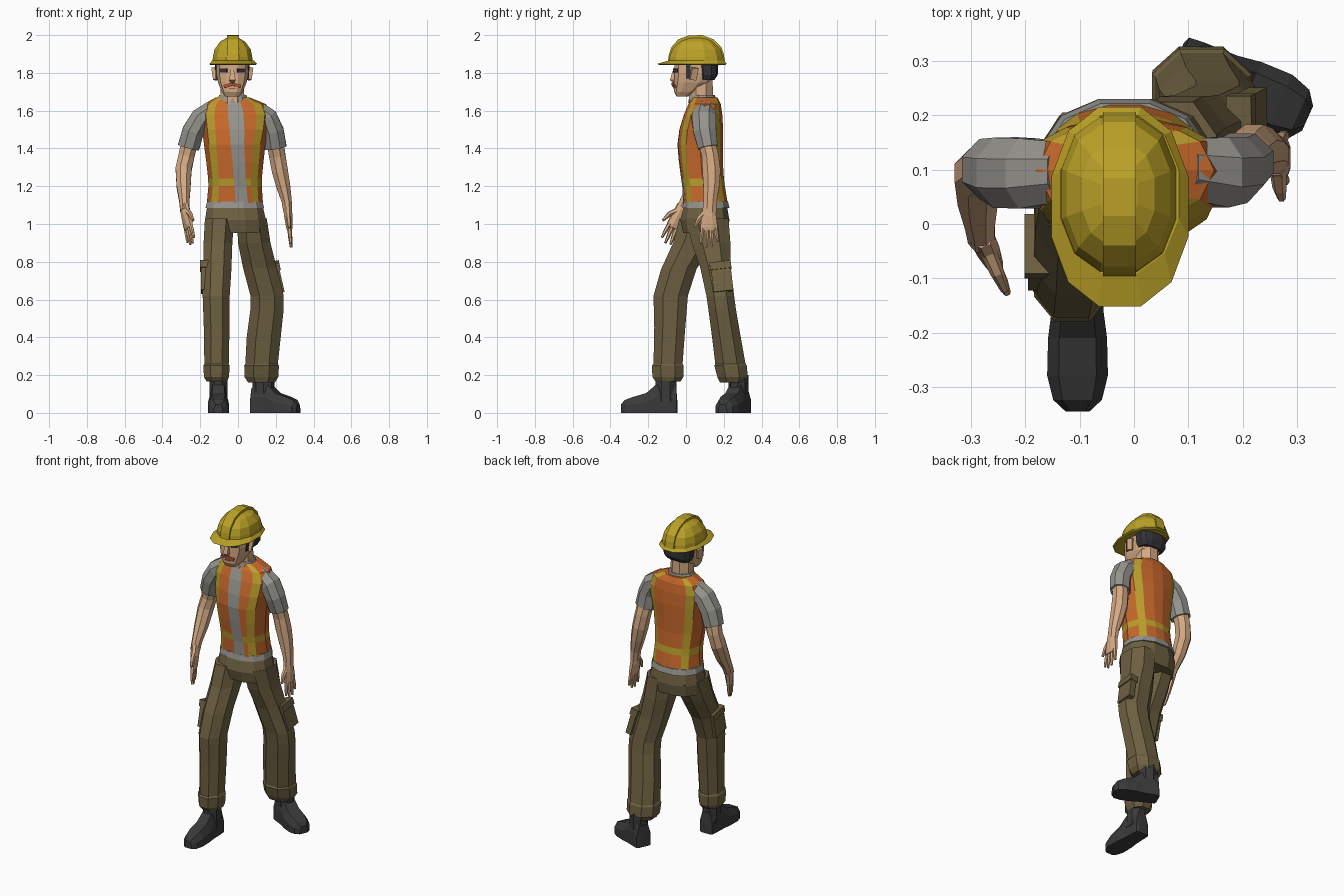
import bpy, bmesh, math
from mathutils import Vector, Matrix


def mat(name, r, g, b):
    m = bpy.data.materials.new(name)
    m.diffuse_color = (r, g, b, 1)
    return m


YELLOW = mat("helmet_yellow", 0.50, 0.36, 0.02)
ORANGE = mat("vest_orange", 0.58, 0.14, 0.025)
STRIPE = mat("stripe_yellow", 0.50, 0.34, 0.025)
GREY = mat("shirt_grey", 0.30, 0.295, 0.27)
SKIN = mat("skin", 0.66, 0.40, 0.23)
KHAKI = mat("trouser_khaki", 0.155, 0.118, 0.053)
BOOT = mat("boot_black", 0.042, 0.042, 0.044)
HAIR = mat("hair_dark", 0.035, 0.035, 0.042)
RUST = mat("moustache_rust", 0.48, 0.10, 0.03)


def finish(bm, name, mats):
    bmesh.ops.recalc_face_normals(bm, faces=bm.faces[:])
    me = bpy.data.meshes.new(name)
    bm.to_mesh(me)
    bm.free()
    ob = bpy.data.objects.new(name, me)
    bpy.context.collection.objects.link(ob)
    for m in mats:
        me.materials.append(m)
    return ob


def skin_rings(name, rings, mats, rule=None):
    """Bridge equal-sized rings of points and cap both ends."""
    bm = bmesh.new()
    vs = [[bm.verts.new(p) for p in r] for r in rings]
    n = len(vs[0])
    for i in range(len(vs) - 1):
        for j in range(n):
            k = (j + 1) % n
            f = bm.faces.new((vs[i][j], vs[i][k], vs[i + 1][k], vs[i + 1][j]))
            f.material_index = rule(i, j) if rule else 0
    bm.faces.new(vs[0])
    bm.faces.new(vs[-1])
    return finish(bm, name, mats)


def stack(name, rows, m, n=8, p=1.0):
    """Loft horizontal rings given as (z, x0, x1, y0, y1)."""
    def c(v):
        return math.copysign(abs(v) ** p, v)
    k = 1 / math.cos(math.pi / n) ** p
    rings = []
    for z, x0, x1, y0, y1 in rows:
        r = []
        for i in range(n):
            a = 2 * math.pi * (i + 0.5) / n
            r.append(((x0 + x1) / 2 + (x1 - x0) / 2 * k * c(math.cos(a)),
                      (y0 + y1) / 2 + (y1 - y0) / 2 * k * c(math.sin(a)), z))
        rings.append(r)
    return skin_rings(name, rings, [m])


def tube(name, pts, m, n=8, ref=(1, 0, 0)):
    """Sweep ellipses along a path of (position, radius along ref, other radius)."""
    ps = [Vector(q[0]) for q in pts]
    rings = []
    for i, (q, ra, rb) in enumerate(pts):
        t = (ps[min(i + 1, len(ps) - 1)] - ps[max(i - 1, 0)]).normalized()
        u = Vector(ref)
        u = (u - t * u.dot(t)).normalized()
        v = t.cross(u)
        rings.append([ps[i] + u * ra * math.cos(2 * math.pi * (j + .5) / n)
                      + v * rb * math.sin(2 * math.pi * (j + .5) / n) for j in range(n)])
    return skin_rings(name, rings, [m])


def box(name, loc, size, m, rot=(0, 0, 0)):
    bm = bmesh.new()
    bmesh.ops.create_cube(bm, size=1, matrix=Matrix.Diagonal((*size, 1)))
    ob = finish(bm, name, [m])
    ob.location, ob.rotation_euler = loc, rot
    return ob


# Safety vest: column fractions give the open front, braces and belt stripe
def torso_ring(z, x0, x1, y0, y1):
    s = 0.25 * (1.6 - z) / 0.5
    cx, cy, rx, ry = (x0 + x1) / 2, (y0 + y1) / 2, (x1 - x0) / 2, (y1 - y0) / 2

    def depth(f):
        return ry * (1 - abs(f) ** 2.3) ** (1 / 2.3)
    front = [-1, -.84, -.6, -.22 + s, .22 + s, .6, .84, 1]
    back = [.84, .6, .2, -.2, -.6, -.84]
    return ([(cx + rx * f, cy - depth(f), z) for f in front]
            + [(cx + rx * f, cy + depth(f), z) for f in back])


def vest_rule(row, col):
    if col == 3:
        return 1
    return 2 if row == 1 or col in (1, 5, 8, 12) else 0


vest_rows = [(1.11, -.165, .132, -.015, .222), (1.20, -.157, .126, -.02, .207),
             (1.24, -.158, .126, -.026, .202), (1.33, -.168, .135, -.038, .196),
             (1.42, -.18, .145, -.046, .197), (1.50, -.19, .162, -.036, .198),
             (1.58, -.20, .172, -.012, .193), (1.635, -.18, .148, .012, .185),
             (1.67, -.118, .062, .03, .168)]
skin_rings("vest", [torso_ring(*r) for r in vest_rows], [ORANGE, GREY, STRIPE], vest_rule)
stack("shirt_hem", [(1.085, -.172, .138, -.02, .23), (1.12, -.163, .13, -.013, .222)], GREY, 12, .9)
stack("collar", [(1.64, -.12, .06, .015, .16), (1.682, -.1, .045, .022, .15)], GREY, 10)

# Neck and head
stack("neck", [(1.63, -.095, .035, .015, .145), (1.78, -.09, .03, .02, .14)], SKIN)
stack("head", [(1.675, -.068, .008, -.05, .01), (1.70, -.086, .026, -.063, .06),
               (1.75, -.106, .046, -.063, .13), (1.80, -.116, .056, -.06, .155),
               (1.87, -.116, .056, -.06, .165)], SKIN, 12, .7)
stack("nose", [(1.75, -.04, -.02, -.07, -.045), (1.762, -.047, -.013, -.085, -.045),
               (1.825, -.037, -.023, -.066, -.045)], SKIN, 4)
stack("hair", [(1.762, -.105, .045, .065, .15), (1.79, -.12, .06, .06, .168),
               (1.86, -.122, .062, .05, .172)], HAIR, 12, .7)
box("mouth", (-.03, -.062, 1.717), (.035, .008, .006), RUST)
for s, side in ((-1, "right"), (1, "left")):
    box(side + "_eye", (-.03 + s * .046, -.054, 1.813), (.044, .009, .02), HAIR, (0, 0, s * .57))
    box(side + "_moustache", (-.03 + s * .021, -.063, 1.735), (.048, .016, .016), RUST,
        (0, s * .3, s * .25))
    box(side + "_ear", (-.03 + s * .092, .042, 1.795), (.02, .034, .065), SKIN, (-.15, s * .2, s * .3))
    box(side + "_sideburn", (-.03 + s * .084, .012, 1.81), (.009, .022, .08), HAIR)

# Hard hat
stack("helmet_brim", [(1.842, -.146, .094, -.14, .208), (1.848, -.152, .1, -.152, .216),
                      (1.866, -.135, .083, -.09, .2)], YELLOW, 12, .9)
stack("helmet_dome", [(1.855, -.135, .079, -.088, .2), (1.885, -.133, .075, -.086, .196),
                      (1.925, -.124, .067, -.072, .183), (1.965, -.095, .038, -.038, .148),
                      (1.984, -.062, .006, -.005, .115), (1.991, -.04, -.016, .02, .08)],
      YELLOW, 12, .85)
ridge = [(-.096, 1.862), (-.09, 1.9), (-.078, 1.935), (-.04, 1.978), (.015, 1.998), (.085, 2.0),
         (.145, 1.978), (.188, 1.935), (.2, 1.9), (.206, 1.862)]
skin_rings("helmet_ridge", [[(x, y, z) for y, z in ridge] for x in (-.057, .004)], [YELLOW])


# Hands: palm, four fingers and a thumb
def hand(side, wrist, d, s):
    w, d, s = Vector(wrist), Vector(d).normalized(), Vector(s)
    s = (s - d * s.dot(d)).normalized()
    tube(side + "_palm", [(w - d * .02, .034, .024), (w + d * .04, .042, .024),
                          (w + d * .1, .05, .018), (w + d * .115, .046, .014)], SKIN, 8, s)
    for i, ln in enumerate((.085, .105, .1, .075)):
        o = s * (.033 - .022 * i)
        a = w + d * .1 + o
        tube(f"{side}_finger_{i + 1}", [(a, .012, .012), (a + d * ln * .5 + o * .2, .011, .011),
                                        (a + d * ln + o * .35, .006, .007)], SKIN, 6, s)
    tube(side + "_thumb", [(w + d * .02 + s * .02, .018, .016), (w + d * .055 + s * .055, .014, .013),
                           (w + d * .1 + s * .075, .007, .008)], SKIN, 6, s)


# Arms with short sleeves
tube("right_sleeve", [((-.13, .095, 1.605), .055, .06), ((-.195, .093, 1.56), .062, .07),
                      ((-.238, .095, 1.49), .062, .07), ((-.262, .102, 1.405), .062, .06)], GREY)
tube("right_arm", [((-.255, .1, 1.44), .048, .05), ((-.273, .105, 1.36), .046, .048),
                   ((-.288, .092, 1.29), .046, .05), ((-.288, .05, 1.2), .04, .046),
                   ((-.284, .0, 1.12), .029, .035), ((-.281, -.024, 1.07), .027, .034)], SKIN)
hand("right", (-.281, -.022, 1.08), (.17, -.36, -.9), (.35, -.85, .35))
tube("left_sleeve", [((.09, .1, 1.605), .055, .06), ((.157, .095, 1.56), .06, .07),
                     ((.187, .1, 1.49), .06, .066), ((.2, .116, 1.405), .062, .056)], GREY)
tube("left_arm", [((.196, .11, 1.44), .048, .048), ((.208, .128, 1.36), .047, .048),
                  ((.222, .135, 1.28), .046, .052), ((.24, .134, 1.2), .04, .046),
                  ((.258, .128, 1.12), .029, .038), ((.264, .125, 1.06), .025, .038)], SKIN)
hand("left", (.263, .122, 1.08), (.09, 0, -1), (0, -1, 0))

# Trousers
stack("hips", [(1.1, -.162, .13, -.01, .216), (1.02, -.175, .148, -.03, .23),
               (.953, -.168, .148, -.015, .22)], KHAKI, 12, .85)
stack("right_trouser_leg", [(1.03, -.175, -.02, -.035, .205), (.9, -.182, -.03, -.068, .14),
                            (.76, -.185, -.035, -.132, .055), (.62, -.187, -.044, -.172, .01),
                            (.45, -.181, -.045, -.168, -.004), (.26, -.178, -.049, -.172, -.018),
                            (.25, -.184, -.044, -.18, -.012), (.19, -.18, -.048, -.178, -.014),
                            (.165, -.166, -.058, -.16, -.03)], KHAKI, 8, .9)
stack("left_trouser_leg", [(1.03, -.005, .152, .0, .225), (.9, .0, .172, .03, .235),
                           (.77, .026, .204, .075, .237), (.62, .066, .242, .108, .255),
                           (.55, .066, .242, .118, .264), (.4, .046, .226, .138, .29),
                           (.26, .039, .211, .155, .315), (.25, .033, .217, .15, .322),
                           (.19, .034, .213, .166, .327), (.16, .055, .195, .18, .312)], KHAKI, 8, .9)


# Cargo pockets with flaps
def pocket(side, loc, rot):
    ob = box(side + "_pocket", loc, (.035, .105, .15), KHAKI, rot)
    flap = box(side + "_pocket_flap", (0, 0, .065), (.047, .113, .04), KHAKI)
    flap.parent = ob


pocket("right", (-.178, -.055, .715), (-.22, 0, 0))
pocket("left", (.212, .19, .715), (.12, -.22, 0))


# Boots: sections run from heel to toe as (distance, half width, height)
def boot(side, heel, direction, length, wide):
    d = Vector((*direction, 0)).normalized()
    s = Vector((-d.y, d.x, 0))
    h = Vector((*heel, 0))
    secs = [(0, .55, .05), (.02, .75, .13), (.12, .8, .16), (.38, .85, .15), (.55, .97, .105),
            (.78, 1, .085), (.93, .8, .068), (1, .4, .045)]
    shape = [(-1, 0), (1, 0), (1, .55), (.62, 1), (-.62, 1), (-1, .55)]
    rings = [[h + d * t * length + s * (a * w * wide) + Vector((0, 0, b * z)) for a, b in shape]
             for t, w, z in secs]
    skin_rings(side + "_boot", rings, [BOOT])
    c = h + d * .062
    tube(side + "_boot_shaft", [(c + Vector((0, 0, z)), r, r * .85)
                                for z, r in ((.06, .062), (.13, .06), (.2, .06))], BOOT, 8, d)


boot("right", (-.104, -.045), (0, -1), .3, .056)
boot("left", (.078, .303), (.245, -.11), .265, .062)
